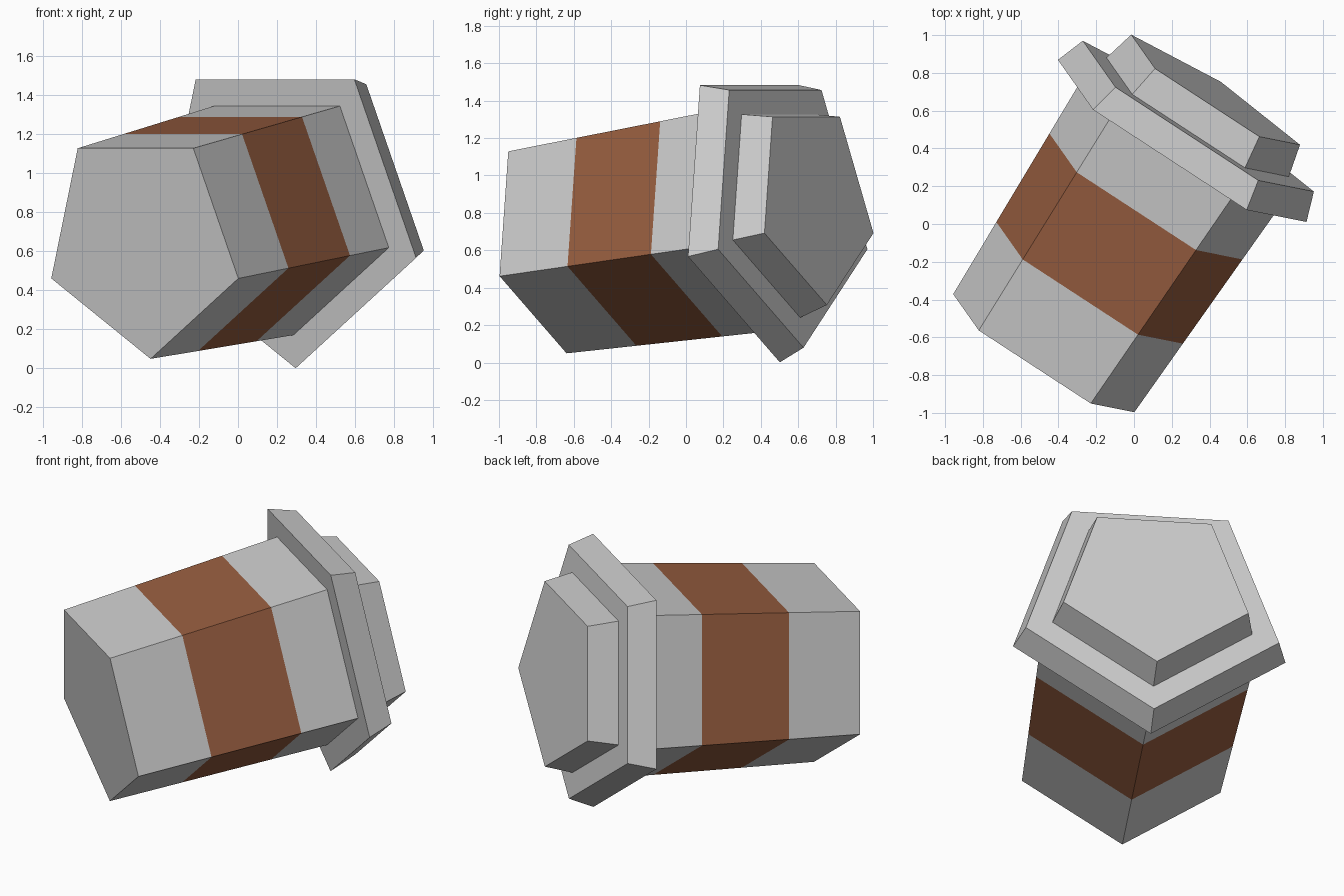
import bpy, bmesh
from math import cos, sin, tau
from mathutils import Vector, Matrix

if "Cube" in bpy.data.objects:
    bpy.data.objects.remove(bpy.data.objects["Cube"])

SIDES = 5
start = Vector((-0.491, -0.704, 0.646))     # centre of the front end
axis = Vector((0.728, 1.116, 0.174)).normalized()
side = Vector((axis.y, -axis.x, 0)).normalized()
down = axis.cross(side)
frame = Matrix((down, side, axis)).transposed().to_4x4()
frame.translation = start

brown = bpy.data.materials.new("brown")
brown.diffuse_color = (0.31, 0.11, 0.05, 1)
brown.use_nodes = True
brown.node_tree.nodes["Principled BSDF"].inputs["Base Color"].default_value = brown.diffuse_color
grey = bpy.data.materials.new("grey")
grey.diffuse_color = (0.8, 0.8, 0.8, 1)
grey.use_nodes = True
grey.node_tree.nodes["Principled BSDF"].inputs["Base Color"].default_value = grey.diffuse_color


def tapered_prism(name, rings, band=None):
    """Closed five-sided solid along the axis; rings are (distance, radius)."""
    bm = bmesh.new()
    loops = [[bm.verts.new((r * cos(tau * i / SIDES), r * sin(tau * i / SIDES), d))
              for i in range(SIDES)] for d, r in rings]
    for n, (a, b) in enumerate(zip(loops, loops[1:])):
        for i in range(SIDES):
            j = (i + 1) % SIDES
            face = bm.faces.new((a[i], a[j], b[j], b[i]))
            face.material_index = int(n == band)
    bm.faces.new(loops[0][::-1])
    bm.faces.new(loops[-1])
    bmesh.ops.recalc_face_normals(bm, faces=bm.faces)
    mesh = bpy.data.meshes.new(name)
    bm.to_mesh(mesh)
    bm.free()
    obj = bpy.data.objects.new(name, mesh)
    obj.matrix_world = frame
    bpy.context.collection.objects.link(obj)
    if band is not None:
        mesh.materials.append(grey)
        mesh.materials.append(brown)
    return obj


# Barrel with a brown band, widening towards the back
length, r0, r1 = 1.344, 0.602, 0.655
tapered_prism("barrel", [(length * t, r0 + (r1 - r0) * t) for t in (0, 0.333, 0.742, 1)], band=1)
# Wide flange
tapered_prism("flange", [(length, 0.826), (length + 0.16, 0.768)])
# End cap
tapered_prism("end_cap", [(length + 0.16, 0.606), (length + 0.337, 0.561)])
